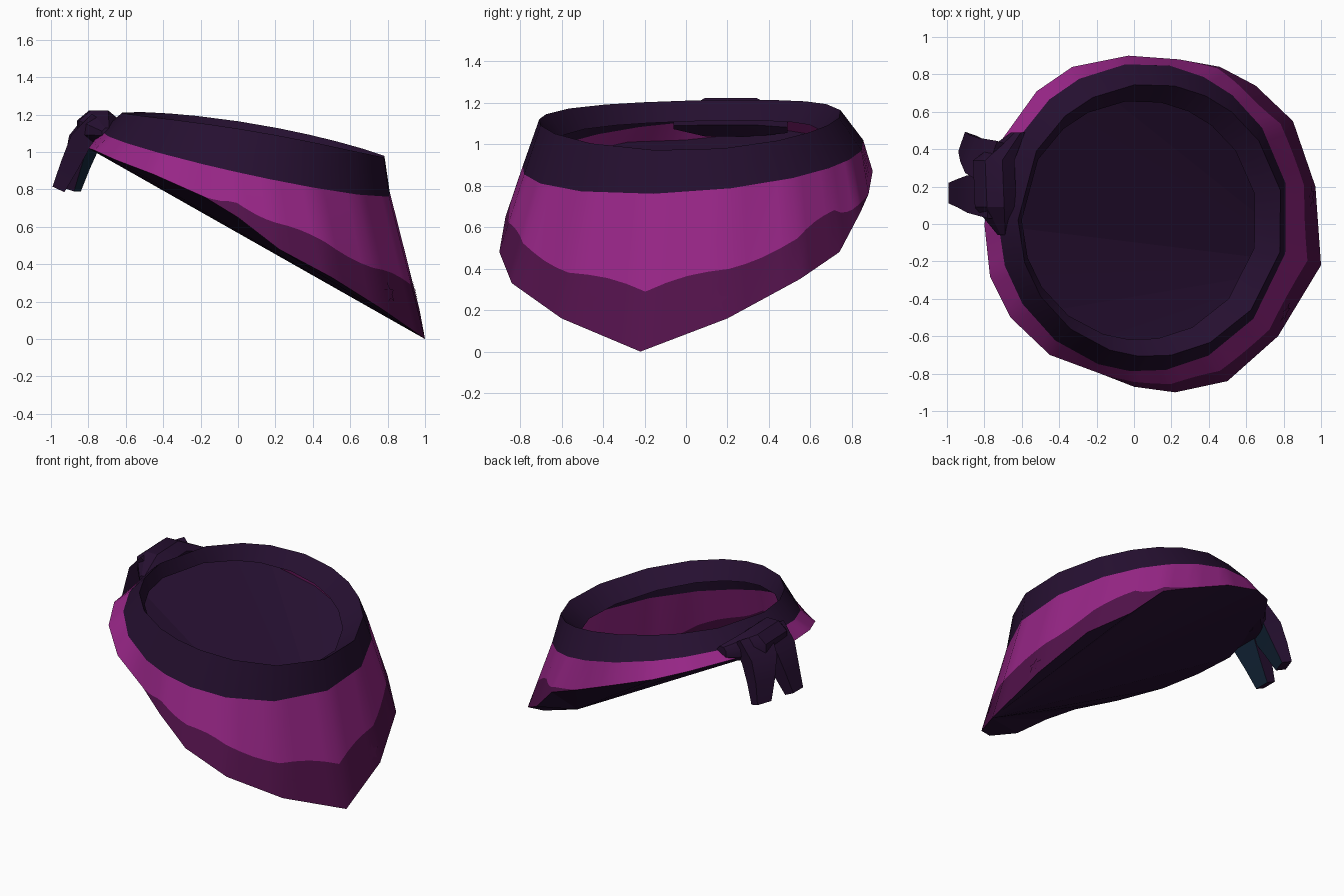
import bpy, bmesh, math
from mathutils import Vector, Matrix

cube = bpy.data.objects.get("Cube")
if cube:
    bpy.data.objects.remove(cube, do_unlink=True)


def material(name, rgb):
    mat = bpy.data.materials.new(name)
    mat.use_nodes = True
    mat.diffuse_color = (*rgb, 1)
    shader = mat.node_tree.nodes["Principled BSDF"]
    shader.inputs["Base Color"].default_value = (*rgb, 1)
    shader.inputs["Roughness"].default_value = 0.9
    return mat


MAGENTA = material("magenta cloth", (0.31, 0.019, 0.24))
PLUM = material("dark plum cloth", (0.085, 0.006, 0.07))
INK = material("ink purple cloth", (0.019, 0.005, 0.03))
NAVY = material("navy lining", (0.007, 0.02, 0.042))


def finish(name, bm, mats, smooth=True, recalc=False):
    bmesh.ops.remove_doubles(bm, verts=bm.verts, dist=0.0005)
    if recalc:
        bmesh.ops.recalc_face_normals(bm, faces=bm.faces)
    mesh = bpy.data.meshes.new(name)
    bm.to_mesh(mesh)
    bm.free()
    for mat in mats:
        mesh.materials.append(mat)
    obj = bpy.data.objects.new(name, mesh)
    bpy.context.collection.objects.link(obj)
    if smooth:
        bpy.ops.object.select_all(action="DESELECT")
        obj.select_set(True)
        bpy.context.view_layer.objects.active = obj
        bpy.ops.object.shade_smooth_by_angle(angle=math.radians(30))
    return obj


def bands(bm, rings, closed=True):
    """Quads between successive rings; returns one face list per band."""
    rows = [[bm.verts.new(p) for p in ring] for ring in rings]
    result = []
    for low, high in zip(rows, rows[1:]):
        n = len(low)
        result.append([bm.faces.new((low[i], low[(i + 1) % n], high[(i + 1) % n], high[i]))
                       for i in range(n if closed else n - 1)])
    return rows, result


# Hem points, counter-clockwise from the tip: x, y, z, share of the wall dyed plum
HEM = [(1, -.22, 0, .38), (.97, .2, .16, .38), (.85, .55, .35, .4), (.65, .74, .48, .5),
       (.46, .84, .67, .15), (.24, .88, .76, 0), (-.03, .9, .87, 0), (-.33, .84, .97, 0),
       (-.52, .71, 1.03, 0), (-.7, .46, 1.07, 0), (-.8, 0, 1.02, 0), (-.77, -.28, 1.01, 0),
       (-.66, -.5, .96, 0), (-.45, -.7, .88, 0), (-.18, -.8, .76, 0), (0, -.87, .65, .32),
       (.22, -.9, .48, .38), (.5, -.84, .33, .4), (.77, -.6, .16, .36)]
hem = [Vector(p[:3]) for p in HEM]
dye = [p[3] for p in HEM]
angles = [math.atan2(p.y, p.x - 0.08) for p in hem]


def ellipse(cx, cy, rx, ry, height):
    pts = []
    for a in angles:
        u, v = math.cos(a), math.sin(a)
        pts.append(Vector((cx + rx * u, cy + ry * v, height(u, v))))
    return pts


def rim_height(u, v):
    return 1.13 - 0.12 * u + 0.02 * v - 0.04 * u * u


seam = ellipse(0.05, 0.035, 0.78, 0.825, lambda u, v: 0.94 - 0.17 * u + 0.06 * v)
rim = ellipse(0.09, 0.02, 0.71, 0.73, rim_height)
inner = ellipse(0.03, 0.02, 0.63, 0.64, lambda u, v: rim_height(u, v) - 0.1)


def refine(ring, steps=4):
    out = []
    for i, p in enumerate(ring):
        q = ring[(i + 1) % len(ring)]
        out += [p + (q - p) * (s / steps) for s in range(steps)]
    return out


# Flaring cloth wall with a wavy plum lower zone
low, high, share = refine(hem), refine(seam), refine(dye)
share = [s + 0.03 * math.sin(i * math.pi / 4) * (s > 0.2) for i, s in enumerate(share)]
split = [a.lerp(b, s) for a, b, s in zip(low, high, share)]
bm = bmesh.new()
rows, (dyed, plain) = bands(bm, [low, split, high])
for face in dyed:
    face.material_index = 1
bmesh.ops.dissolve_degenerate(bm, dist=0.0005, edges=bm.edges)
finish("cloth_wall", bm, [MAGENTA, PLUM])

# Collar band with its turned-in lip
bm = bmesh.new()
bands(bm, [seam, rim, inner])
finish("collar", bm, [INK])

# Underside, folded along the line from tip to knot
bm = bmesh.new()
ring = [bm.verts.new(p) for p in hem]
for a, b in zip(ring[1:], ring[2:]):
    bm.faces.new((ring[0], b, a))
finish("underside", bm, [INK], smooth=False)


# Small star patches on the plum zone
def star(name, i, j, t, rise):
    base, top = hem[i].lerp(hem[j], t), seam[i].lerp(seam[j], t)
    up = (top - base).normalized()
    side = (hem[j] - hem[i]).normalized()
    out = side.cross(up).normalized()
    if out.x < 0:
        out = -out
    side = up.cross(out)
    centre = base.lerp(top, rise) + out * 0.004
    bm = bmesh.new()
    pts = []
    for k in range(10):
        r = 0.028 if k % 2 else 0.06
        a = math.pi / 2 + k * math.pi / 5
        pts.append(bm.verts.new(centre + r * (math.cos(a) * side + math.sin(a) * up)))
    bm.faces.new(pts)
    finish(name, bm, [PLUM], smooth=False)


star("star_patch_left", 0, 1, 0.86, 0.17)
star("star_patch_right", 0, 18, 0.71, 0.2)


def loft(name, sections, mats, rule=None):
    bm = bmesh.new()
    rows, _ = bands(bm, sections)
    bm.faces.new(rows[0][::-1])
    bm.faces.new(rows[-1])
    bmesh.ops.recalc_face_normals(bm, faces=bm.faces)
    for face in bm.faces:
        if rule and rule(face.normal):
            face.material_index = 1
    return finish(name, bm, mats)


# Knot: a faceted roll lying along the back of the collar
knot = []
for x, y, z, rx, rz in [(-.7, -.06, 1.1, .03, .03), (-.74, .09, 1.13, .12, .1),
                        (-.75, .34, 1.13, .12, .1), (-.62, .49, 1.1, .04, .05)]:
    knot.append([Vector((x + rx * math.cos(a), y, z + rz * math.sin(a)))
                 for a in [math.pi * (k + 0.5) / 4 for k in range(8)]])
loft("knot", knot, [INK])


# Two hanging tails with navy lining
def tail(name, path, across):
    across = Vector(across).normalized()
    centres = [Vector(p[:3]) for p in path]
    sections = []
    for i, c in enumerate(centres):
        d = centres[min(i + 1, len(path) - 1)] - centres[max(i - 1, 0)]
        w = across * path[i][3] / 2
        t = d.cross(across).normalized() * path[i][4] / 2
        sections.append([c - w - t, c + w - t, c + w + t, c - w + t])
    loft(name, sections, [INK, NAVY], lambda n: n.x > 0.5 and n.z < 0.1)


tail("tail_left", [(-.74, .32, 1.18, .24, .08), (-.82, .35, 1.06, .2, .12),
                   (-.86, .39, .93, .15, .1), (-.89, .43, .8, .11, .07)], (-.35, -1, 0))
tail("tail_right", [(-.75, .15, 1.18, .24, .08), (-.84, .16, 1.06, .2, .12),
                    (-.9, .165, .93, .15, .1), (-.96, .165, .8, .11, .07)], (0, 1, 0))
